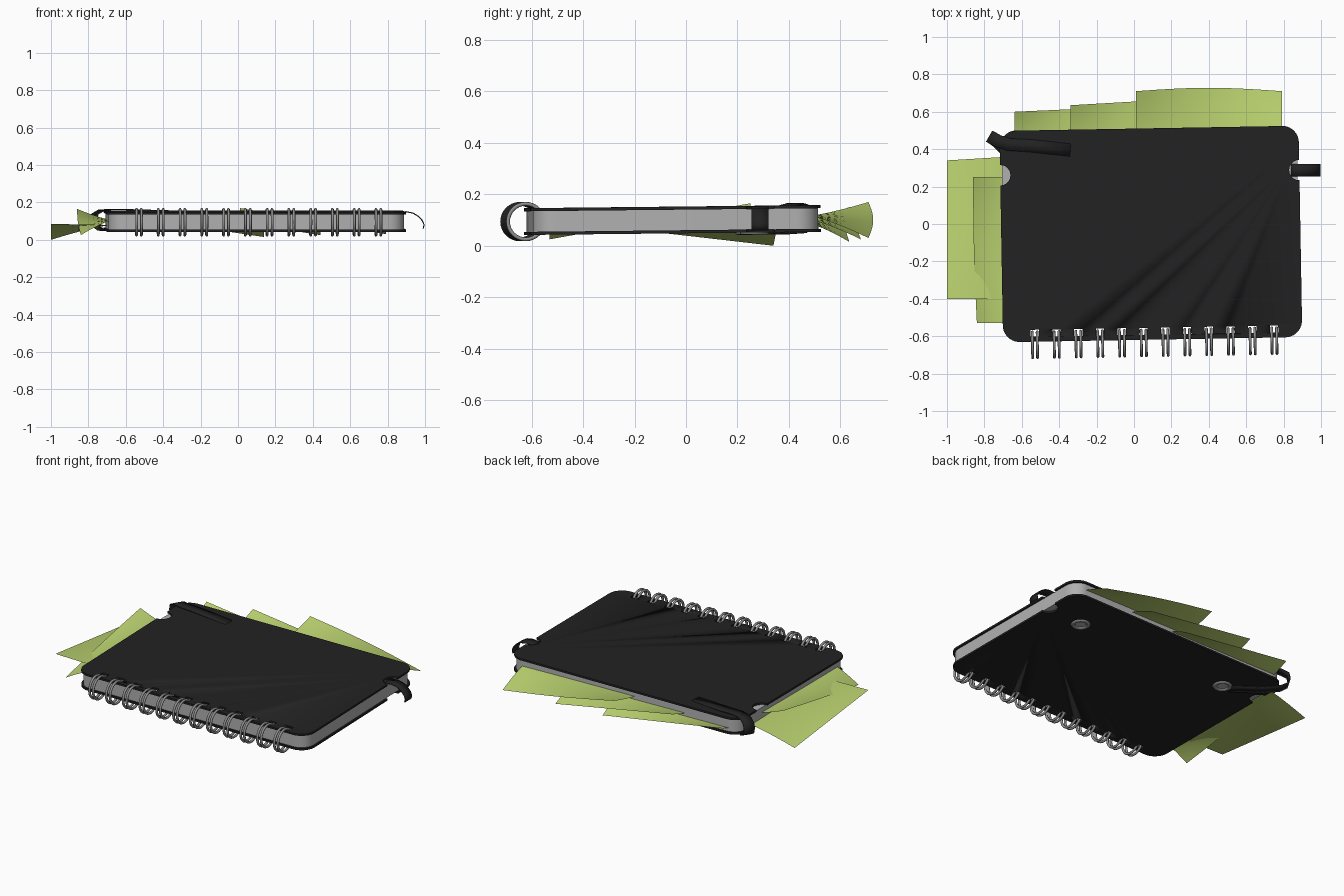
import bpy, bmesh, math
from math import sin, cos, pi, radians
from mathutils import Matrix, Vector

if "Cube" in bpy.data.objects:
    bpy.data.objects.remove(bpy.data.objects["Cube"])


def material(name, rgb):
    m = bpy.data.materials.new(name)
    m.use_nodes = True
    m.diffuse_color = (*rgb, 1)
    m.node_tree.nodes["Principled BSDF"].inputs["Base Color"].default_value = (*rgb, 1)
    return m


BLACK = material("black", (0.016, 0.016, 0.016))
PAPER = material("paper_grey", (0.44, 0.44, 0.44))
METAL = material("metal_grey", (0.27, 0.27, 0.27))
GREEN = material("note_green", (0.49, 0.64, 0.16))

# The closed pad lies slightly turned and tilted
PAD = (Matrix.Translation((0.09, -0.053, 0.1))
       @ Matrix.Rotation(radians(1), 4, 'Z') @ Matrix.Rotation(radians(0.6), 4, 'X'))
HALF_W, HALF_D = 0.8, 0.565
RING_XS = [-0.63 + 0.1164 * i for i in range(12)]
RING_Y, RING_R = -0.582, 0.069


def finish(name, bm, mat, matrix=PAD, angle=35):
    mesh = bpy.data.meshes.new(name)
    bmesh.ops.recalc_face_normals(bm, faces=bm.faces)
    bm.to_mesh(mesh)
    bm.free()
    ob = bpy.data.objects.new(name, mesh)
    bpy.context.collection.objects.link(ob)
    mesh.materials.append(mat)
    ob.matrix_world = matrix
    bpy.ops.object.select_all(action='DESELECT')
    ob.select_set(True)
    bpy.context.view_layer.objects.active = ob
    bpy.ops.object.shade_smooth_by_angle(angle=radians(angle))
    return ob


def outline(w, d, r, notch=0):
    """Rounded rectangle, with optional thumb notches in both sides."""
    pts = []

    def arc(cx, cy, rad, start, end, n=10):
        for i in range(n + 1):
            a = radians(start + (end - start) * i / n)
            pts.append((cx + rad * cos(a), cy + rad * sin(a)))

    arc(w - r, r - d, r, -90, 0)
    if notch:
        arc(w, 0.328, notch, 270, 90)
    arc(w - r, d - r, r, 0, 90)
    arc(r - w, d - r, r, 90, 180)
    if notch:
        arc(-w, 0.328, notch, 90, -90)
    arc(r - w, r - d, r, 180, 270)
    return pts


def slab(name, pts, z0, z1, mat):
    bm = bmesh.new()
    face = bm.faces.new([bm.verts.new((x, y, z0)) for x, y in pts])
    top = bmesh.ops.extrude_face_region(bm, geom=[face])["geom"]
    bmesh.ops.translate(bm, vec=(0, 0, z1 - z0),
                        verts=[v for v in top if isinstance(v, bmesh.types.BMVert)])
    return finish(name, bm, mat)


def torus(bm, matrix, major, minor, n=32, m=8):
    rows = [[bm.verts.new(matrix @ Vector(((major + minor * cos(b)) * cos(a),
                                           (major + minor * cos(b)) * sin(a), minor * sin(b))))
             for b in (2 * pi * j / m for j in range(m))]
            for a in (2 * pi * i / n for i in range(n))]
    for i in range(n):
        for j in range(m):
            k, l = (i + 1) % n, (j + 1) % m
            bm.faces.new((rows[i][j], rows[k][j], rows[k][l], rows[i][l]))


# Covers and page block
cover_shape = outline(HALF_W, HALF_D, 0.09, 0.055)
boards = [
    slab("page_block", outline(HALF_W - 0.01, HALF_D - 0.01, 0.085), -0.04, 0.04, PAPER),
    slab("top_cover", cover_shape, 0.04, 0.052, BLACK),
    slab("bottom_cover", cover_shape, -0.052, -0.04, BLACK),
]

# Square binding holes through covers and pages
bm = bmesh.new()
for x in RING_XS:
    bmesh.ops.create_cube(bm, size=1, matrix=Matrix.Translation((x, RING_Y + 0.062, 0))
                          @ Matrix.Diagonal((0.044, 0.038, 0.3, 1)))
cutter = finish("hole_cutter", bm, PAPER)
cutter.hide_render = True
for ob in boards:
    mod = ob.modifiers.new("holes", 'BOOLEAN')
    mod.operation, mod.solver, mod.object = 'DIFFERENCE', 'EXACT', cutter
    bpy.context.view_layer.objects.active = ob
    bpy.ops.object.modifier_apply(modifier=mod.name)
bpy.data.objects.remove(cutter)

# Twin wire rings
bm = bmesh.new()
for x in RING_XS:
    for side in (-0.013, 0.013):
        torus(bm, Matrix.Translation((x + side, RING_Y, 0)) @ Matrix.Rotation(pi / 2, 4, 'Y'),
              RING_R, 0.0075)
finish("wire_rings", bm, METAL, angle=80)

# Eyelets in the bottom cover
bm, discs = bmesh.new(), bmesh.new()
for x in (-0.54, 0.54):
    place = Matrix.Translation((x, 0.31, -0.053))
    torus(bm, place @ Matrix.Diagonal((1, 1, 0.6, 1)), 0.044, 0.013, 28)
    bmesh.ops.create_circle(discs, cap_ends=True, segments=28, radius=0.04, matrix=place)
finish("eyelet_rims", bm, METAL, angle=80)
finish("eyelet_centres", discs, PAPER)


def ribbon(name, path, half_width):
    """Flat strap along points (x, y, z, angle of its width in degrees)."""
    bm = bmesh.new()
    rows = []
    for x, y, z, a in path:
        w = Vector((cos(radians(a)), sin(radians(a)), 0)) * half_width
        rows.append([bm.verts.new(Vector((x, y, z)) + s * w) for s in (-1, 1)])
    for p, q in zip(rows, rows[1:]):
        bm.faces.new((p[0], p[1], q[1], q[0]))
    ob = finish(name, bm, BLACK, Matrix(), 60)
    mod = ob.modifiers.new("thickness", 'SOLIDIFY')
    mod.thickness, mod.offset = 0.006, 0


# Elastic strap ends
ribbon("corner_strap", [
    (-0.34, 0.395, 0.154, 84), (-0.55, 0.418, 0.160, 82), (-0.67, 0.425, 0.163, 70),
    (-0.73, 0.445, 0.158, 60), (-0.765, 0.465, 0.138, 60), (-0.772, 0.468, 0.105, 60),
    (-0.765, 0.465, 0.075, 60), (-0.73, 0.44, 0.052, 55), (-0.66, 0.37, 0.047, 50),
    (-0.50, 0.25, 0.049, 50)], 0.034)
ribbon("side_strap", [
    (0.84, 0.288, 0.146, 90), (0.90, 0.288, 0.150, 90), (0.935, 0.288, 0.143, 90),
    (0.965, 0.288, 0.125, 90), (0.986, 0.288, 0.102, 90), (0.995, 0.288, 0.08, 90),
    (0.99, 0.288, 0.06, 90)], 0.033)


def note(name, in_a, in_b, out_a, out_b, bulge=0.0, n=14, m=8):
    """Curled sheet from a flat inner edge (a to b) to a twisted outer edge."""
    ia, ib, oa, ob = map(Vector, (in_a, in_b, out_a, out_b))
    bm = bmesh.new()
    rows = []
    for i in range(n + 1):
        u = i / n
        inner, outer = ia.lerp(ib, u), oa.lerp(ob, u)
        push = (outer - inner).to_2d().normalized() * bulge * sin(pi * u)
        row = []
        for j in range(m + 1):
            t = j / m
            p = inner.lerp(outer, t)
            p.z = inner.z + (outer.z - inner.z) * t ** 1.3
            row.append(bm.verts.new(p + Vector((push.x, push.y, 0)) * t))
        rows.append(row)
    for p, q in zip(rows, rows[1:]):
        for j in range(m):
            bm.faces.new((p[j], q[j], q[j + 1], p[j + 1]))
    finish(name, bm, GREEN, Matrix(), 60)


# Sticky notes poking out of the back edge
for k, (x, y, z, mid, lo, tail) in enumerate([
        (-0.64, 0.60, 0.13, 0.085, 0.015, 0.635),
        (-0.34, 0.635, 0.15, 0.10, 0.025, 0.68),
        (0.01, 0.71, 0.17, 0.115, 0.03, 0.71)]):
    note("back_note_%d" % (k + 1), (x, 0.47, mid), (x + 0.78, 0.48, mid),
         (x, y, z), (x + 0.78, tail, lo), 0.018 if k == 2 else 0.0)

# Sticky notes poking out of the side edge
note("side_note_lower", (-0.67, -0.40, 0.08), (-0.67, 0.36, 0.08),
     (-1.0, -0.40, 0.085), (-1.0, 0.34, 0.0))
note("side_note_upper", (-0.67, -0.53, 0.105), (-0.67, 0.25, 0.105),
     (-0.84, -0.53, 0.025), (-0.86, 0.25, 0.165), 0.006)
